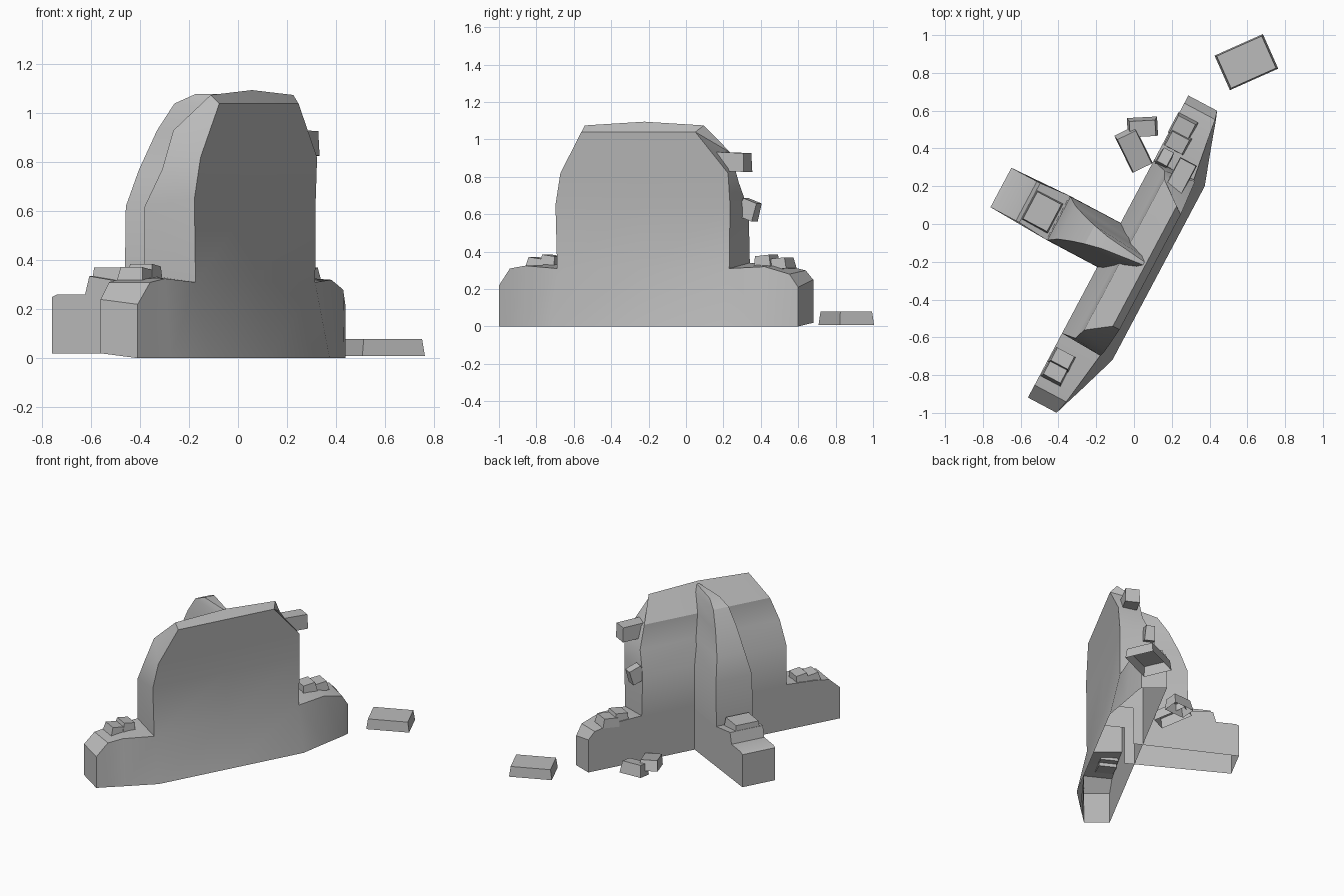
import bpy, bmesh, math
from mathutils import Vector, Matrix

if "Cube" in bpy.data.objects:
    bpy.data.objects.remove(bpy.data.objects["Cube"])

D = Vector((0.469, 0.883, 0))    # along the main wall
N = Vector((0.883, -0.469, 0))   # across it, towards the outer face
stone = bpy.data.materials.new("stone")
stone.diffuse_color = (0.5, 0.5, 0.5, 1)
stone.use_nodes = True
stone.node_tree.nodes["Principled BSDF"].inputs["Base Color"].default_value = stone.diffuse_color


def P(u, n, z):
    return D * u + N * n + Vector((0, 0, z))


def finish(name, bm, smooth=True):
    bmesh.ops.remove_doubles(bm, verts=bm.verts, dist=0.001)
    bmesh.ops.recalc_face_normals(bm, faces=bm.faces)
    me = bpy.data.meshes.new(name)
    bm.to_mesh(me)
    bm.free()
    me.materials.append(stone)
    ob = bpy.data.objects.new(name, me)
    bpy.context.collection.objects.link(ob)
    if smooth:
        bpy.ops.object.select_all(action='DESELECT')
        ob.select_set(True)
        bpy.context.view_layer.objects.active = ob
        bpy.ops.object.shade_smooth_by_angle(angle=math.radians(28))


def skin(bm, sections, caps):
    """Skin profiles that are open at the bottom; caps = (section, first row)."""
    loops = [[bm.verts.new(p) for p in s] for s in sections]
    m = len(loops[0])
    for a, b in zip(loops, loops[1:]):
        for i in range(m - 1):
            bm.faces.new((a[i], a[i + 1], b[i + 1], b[i]))
    for k, first in caps:
        lp = loops[k]
        for i in range(first, m // 2):
            f = list(dict.fromkeys((lp[i], lp[i + 1], lp[m - 2 - i], lp[m - 1 - i])))
            if len(f) > 2:
                bm.faces.new(f)


def brick(name, loc, size, yaw, tilt=(0, 0), taper=0.85, hollow=False):
    bm = bmesh.new()
    bmesh.ops.create_cube(bm, size=1)
    if hollow:
        under = [f for f in bm.faces if f.calc_center_median().z < -.4]
        bmesh.ops.delete(bm, geom=under, context='FACES_ONLY')
    for v in bm.verts:
        if v.co.z > 0:
            v.co.x *= taper
            v.co.y *= taper
    rot = (Matrix.Rotation(math.radians(yaw), 4, 'Z')
           @ Matrix.Rotation(math.radians(tilt[0]), 4, 'X')
           @ Matrix.Rotation(math.radians(tilt[1]), 4, 'Y'))
    bm.transform(Matrix.Translation(loc) @ rot @ Matrix.Diagonal((*size, 1)))
    finish(name, bm, False)


# main wall, tall middle part: n, z, left u, right u, round the cross-section
tall = [(.237, 0, -.69, .352), (.17, .31, -.69, .352), (.17, .65, -.70, .357),
        (.18, .82, -.665, .35), (.195, 1.04, -.53, .16), (.155, 1.075, -.53, .19),
        (.03, .93, -.62, .285), (.01, .77, -.68, .325), (-.065, .62, -.69, .345),
        (-.065, .34, -.69, .352), (-.065, .02, -.69, .352)]
main = bmesh.new()
skin(main, [
    [P(l, n, z) for n, z, l, r in tall],
    [P((l + r) / 2, n, z + (.02 if i == 5 else 0)) for i, (n, z, l, r) in enumerate(tall)],
    [P(r, n, z) for n, z, l, r in tall]], [(0, 1), (2, 1)])

# main wall, low ends: u, outer n at foot, outer n at top, outer z, back z
left_end = [(-1.075, .107, .107, .22, .24), (-1.0, .132, .125, .31, .31),
            (-.90, .167, .14, .325, .325), (-.69, .237, .17, .31, .34)]
right_end = [(.736, .107, .107, .21, .25), (.69, .125, .12, .28, .30),
             (.55, .17, .14, .32, .33), (.352, .237, .17, .31, .34)]
for ends in (left_end, right_end):
    skin(main, [[P(u, a, 0), P(u, b, zo), P(u, -.065, zb), P(u, -.065, .02)]
                for u, a, b, zo, zb in ends], [(0, 0)])
finish("main_wall", main)

# cross wall foot, a stepped side profile given thickness
MID = -.16
step = [(0, .02), (-.713, .02), (-.713, .25), (-.69, .26), (-.56, .26),
        (-.54, .335), (-.37, .31), (0, .31)]
bm = bmesh.new()
sides = [[bm.verts.new(P(MID + s * (.118 if n < -.5 else .132), n, z)) for n, z in step]
         for s in (-1, 1)]
for i in range(1, len(step) - 2):
    bm.faces.new((sides[0][i], sides[0][i + 1], sides[1][i + 1], sides[1][i]))
for s in sides:
    bm.faces.new(s)
finish("cross_wall_base", bm)

# cross wall upper part: half width at end, half width inside, z, n of the broken end
rows = [(.13, .132, .29, -.37), (.13, .132, .62, -.365), (.10, .075, .77, -.32),
        (.075, .055, .93, -.25), (.055, .03, 1.04, -.18), (.035, .008, 1.08, -.09)]
bm = bmesh.new()
skin(bm, [[P(MID + w, n, z) for w, v, z, n in rows]
          + [P(MID - w, n, z) for w, v, z, n in reversed(rows)],
          [P(MID + v, .15, z) for w, v, z, n in rows]
          + [P(MID - v, .15, z) for w, v, z, n in reversed(rows)]], [(0, 0)])
finish("cross_wall_upper", bm)

# loose bricks on the ground
brick("fallen_slab", (.595, .857, .044), (.28, .20, .07), 24, (0, 0), .93, True)
brick("fallen_brick_a", (.045, .51, .055), (.16, .10, .08), 3, (8, 0), hollow=True)
brick("fallen_brick_b", (0, .39, .06), (.12, .22, .07), 26, (12, 0), .9, True)

# bricks jutting from the broken edge
brick("jutting_brick_upper", P(.335, .10, .88), (.19, .10, .10), 62, (0, 2), .92)
brick("jutting_brick_lower", P(.375, -.02, .625), (.10, .07, .10), 62, (0, 20))

# rubble left on the shoulders
for i, (u, n, z, s) in enumerate([(-.88, .0, .335, .12), (-.81, .0, .35, .09),
                                  (.57, -.01, .335, .12), (.49, .0, .35, .10)]):
    brick("shoulder_brick_%d" % i, P(u, n, z), (s, .12, .06), 62, (0, 8 if u < 0 else -6))
brick("cross_shoulder_brick", P(-.17, -.46, .335), (.16, .18, .07), -28, (0, 0), .9)
